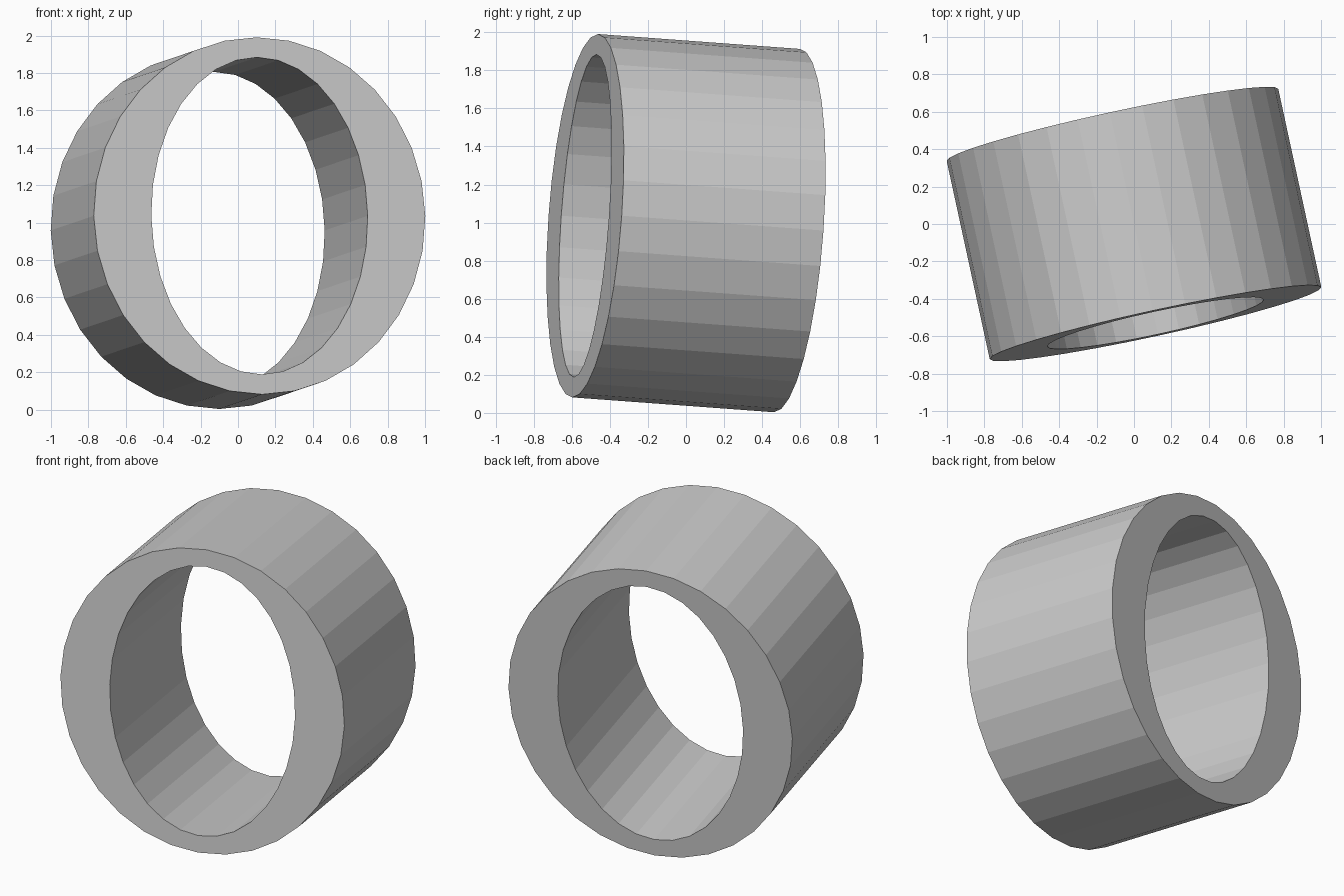
import bpy, bmesh, math
from mathutils import Vector

if "Cube" in bpy.data.objects:
    bpy.data.objects.remove(bpy.data.objects["Cube"])

SIDES = 32
CENTRE = Vector((0, 0, 0.997))
AXIS = Vector((-0.23, 1.06, -0.078))       # front opening to back opening
side = AXIS.cross(Vector((0, 0, 1))).normalized()
up = side.cross(AXIS).normalized()

bm = bmesh.new()


def ring(end, width, height):
    """Ellipse of vertices square to the tilted axis."""
    verts = []
    for i in range(SIDES):
        a = 2 * math.pi * i / SIDES
        verts.append(bm.verts.new(CENTRE + AXIS * end
                                  + side * width * math.cos(a)
                                  + up * height * math.sin(a)))
    return verts


# Outer and inner walls joined by flat rims
rings = [ring(-0.5, 0.907, 0.957), ring(0.5, 0.907, 0.957),
         ring(0.5, 0.592, 0.85), ring(-0.5, 0.592, 0.85)]
for k in range(4):
    a, b = rings[k], rings[(k + 1) % 4]
    for i in range(SIDES):
        j = (i + 1) % SIDES
        bm.faces.new((a[i], a[j], b[j], b[i]))
bmesh.ops.recalc_face_normals(bm, faces=bm.faces[:])

mesh = bpy.data.meshes.new("oval_sleeve")
bm.to_mesh(mesh)
bm.free()
bpy.context.collection.objects.link(bpy.data.objects.new("oval_sleeve", mesh))
